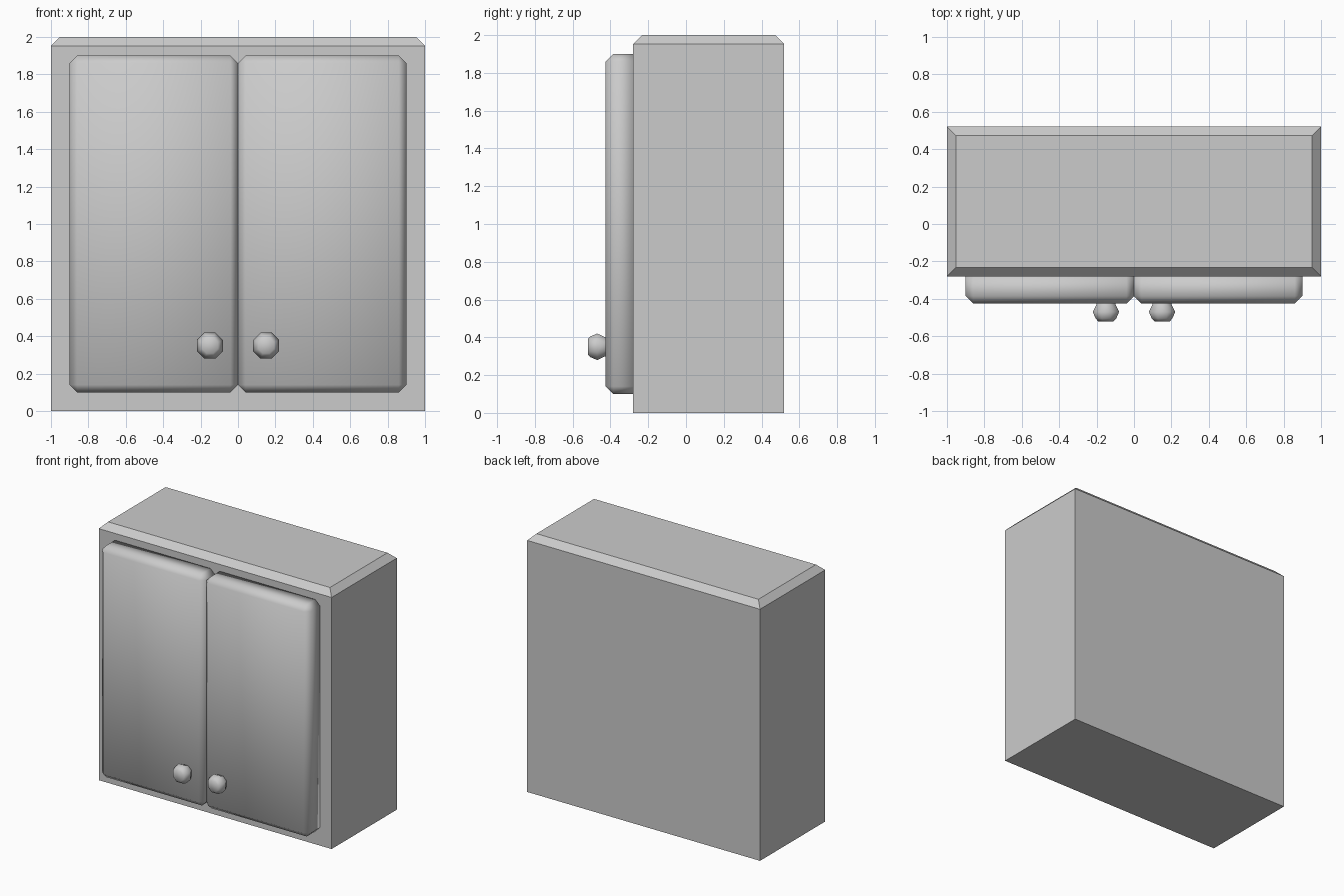
import bpy, bmesh
from math import cos, sin, pi

if "Cube" in bpy.data.objects:
    bpy.data.objects.remove(bpy.data.objects["Cube"])


def finish(name, bm, smooth=False):
    bmesh.ops.recalc_face_normals(bm, faces=bm.faces)
    mesh = bpy.data.meshes.new(name)
    bm.to_mesh(mesh)
    bm.free()
    for p in mesh.polygons:
        p.use_smooth = smooth
    ob = bpy.data.objects.new(name, mesh)
    bpy.context.collection.objects.link(ob)
    return ob


def box(name, lo, hi, bevel, pick, smooth=False):
    """Box from corner to corner, chamfering the edges chosen by pick(a, b)."""
    bm = bmesh.new()
    bmesh.ops.create_cube(bm, size=1)
    for v in bm.verts:
        v.co = [l + (c + 0.5) * (h - l) for l, h, c in zip(lo, hi, v.co)]
    edges = [e for e in bm.edges if pick(e.verts[0].co, e.verts[1].co)]
    bmesh.ops.bevel(bm, geom=edges, offset=bevel, segments=1,
                    affect='EDGES', profile=0.5)
    return finish(name, bm, smooth)


# cabinet body with chamfered top rim
box("cabinet_body", (-1, -0.28, 0), (1, 0.52, 2), 0.047,
    lambda a, b: a.z > 1.99 and b.z > 1.99)

# eight-sided knob profile: (y, radius)
KNOB = [(-0.52, 0.045), (-0.505, 0.06), (-0.47, 0.076), (-0.43, 0.055), (-0.41, 0.05)]


def knob(name, x, z, sides=8):
    bm = bmesh.new()
    rings = []
    for y, r in KNOB:
        angles = [2 * pi * (i + 0.5) / sides for i in range(sides)]
        rings.append([bm.verts.new((x + r * cos(a), y, z + r * sin(a))) for a in angles])
    for r0, r1 in zip(rings, rings[1:]):
        for i in range(sides):
            j = (i + 1) % sides
            bm.faces.new((r0[i], r0[j], r1[j], r1[i]))
    bm.faces.new(rings[0])
    bm.faces.new(rings[-1])
    finish(name, bm, True)


# doors: front edges and the four corner edges are chamfered
for side, s in (("left", -1), ("right", 1)):
    x0, x1 = sorted((0, 0.9 * s))
    box(side + "_door", (x0, -0.425, 0.1), (x1, -0.28, 1.9), 0.04,
        lambda a, b: min(a.y, b.y) < -0.4, True)
    knob(side + "_knob", 0.15 * s, 0.35)
